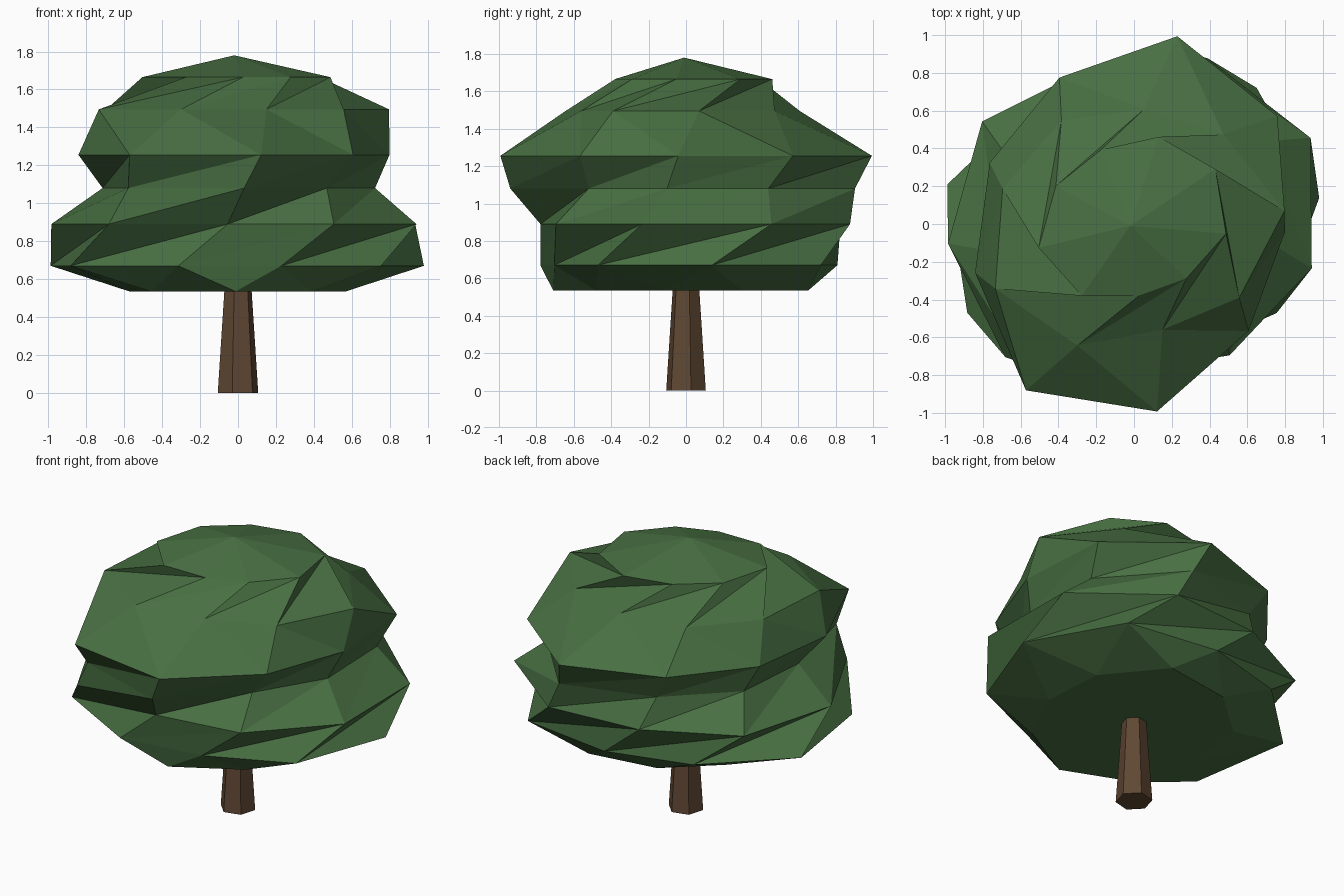
import bpy
import bmesh
from math import cos, sin, radians

if "Cube" in bpy.data.objects:
    bpy.data.objects.remove(bpy.data.objects["Cube"])


def material(name, color):
    m = bpy.data.materials.new(name)
    m.diffuse_color = (*color, 1)
    m.use_nodes = True
    m.node_tree.nodes["Principled BSDF"].inputs["Base Color"].default_value = m.diffuse_color
    return m


def polar(r, deg, z):
    return (r * cos(radians(deg)), r * sin(radians(deg)), z)


def finish(bm, name, mat):
    bmesh.ops.recalc_face_normals(bm, faces=bm.faces)
    mesh = bpy.data.meshes.new(name)
    bm.to_mesh(mesh)
    bm.free()
    mesh.materials.append(mat)
    obj = bpy.data.objects.new(name, mesh)
    bpy.context.collection.objects.link(obj)
    return obj


leaf_green = material("leaf green", (0.065, 0.160, 0.055))
bark_brown = material("bark brown", (0.115, 0.063, 0.033))

# Canopy: nine-sided rings (height, start angle, radii), each twisted on the last
SIDES = 9
rings = [
    (0.535, -91, (.71, .62, .58, .62, .70, .62, .60, .58, .70)),
    (0.67, -112, (.84, .74, .89, .99, .97, .81, .84, 1.01, 1.0)),
    (0.89, -94, (.78, .86, .97, 1.04, .96, .86, .97, .99, .98)),
    (1.08, -88, (.94, .70, .73, .83, .95, .78, .76, .73, .94)),
    (1.255, -83, (1.0, .83, .80, .95, 1.02, .87, .83, .88, 1.05)),
    (1.495, -115, (.71, .58, .68, .80, .67, .61, .67, .72, .81)),
    (1.665, -86, (.38, .40, .49, .52, .48, .43, .46, .52, .47)),
]
bm = bmesh.new()
loops = [[bm.verts.new(polar(r, start + i * 360 / SIDES, z))
          for i, r in enumerate(radii)] for z, start, radii in rings]
for low, high in zip(loops, loops[1:]):
    for i in range(SIDES):
        j = (i + 1) % SIDES
        bm.faces.new((low[i], high[j], high[i]))
        bm.faces.new((low[i], low[j], high[j]))
# Crown and underside fans
for loop, tip in ((loops[-1], (-0.02, -0.01, 1.78)), (loops[0], (0, 0, 0.54))):
    center = bm.verts.new(tip)
    for i in range(SIDES):
        bm.faces.new((loop[i], loop[(i + 1) % SIDES], center))
finish(bm, "canopy", leaf_green)

# Trunk: tapered hexagonal post
bm = bmesh.new()
ends = [[bm.verts.new(polar(r, 14 + i * 60, z)) for i in range(6)]
        for r, z in ((0.11, 0), (0.07, 0.6))]
for i in range(6):
    j = (i + 1) % 6
    bm.faces.new((ends[0][i], ends[0][j], ends[1][j], ends[1][i]))
for loop in ends:
    bm.faces.new(loop)
finish(bm, "trunk", bark_brown)
